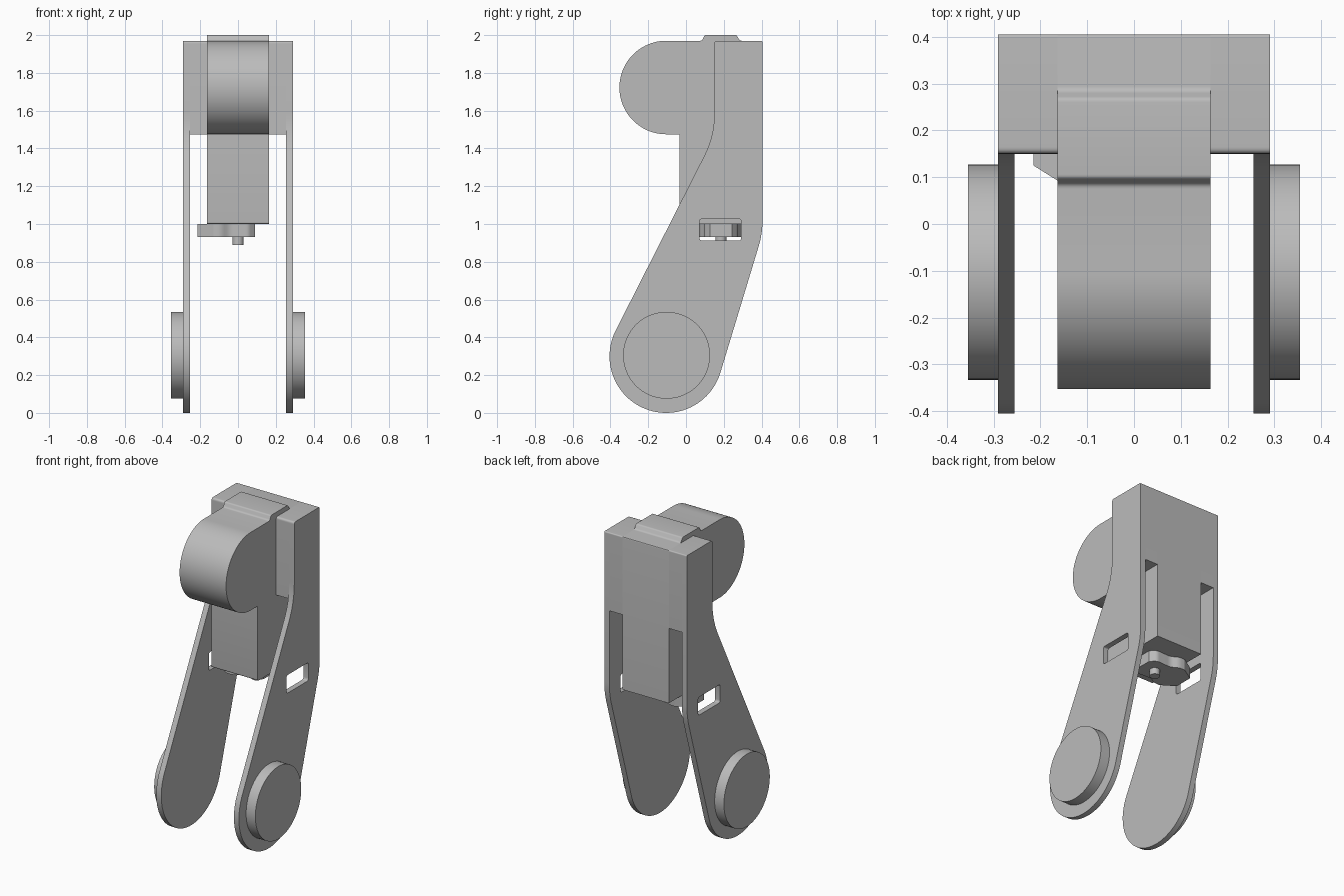
import bpy, bmesh, math
from mathutils import Matrix, Vector

cube = bpy.data.objects.get("Cube")
if cube:
    bpy.data.objects.remove(cube, do_unlink=True)

grey = bpy.data.materials.new("plain grey")
grey.use_nodes = True
colour = (0.5, 0.5, 0.5, 1)
grey.diffuse_color = colour
grey.node_tree.nodes["Principled BSDF"].inputs["Base Color"].default_value = colour

# Maps a profile drawn in (y, z) and extruded along its normal to world x
SIDEWAYS = Matrix(((0, 0, 1, 0), (1, 0, 0, 0), (0, 1, 0, 0), (0, 0, 0, 1)))
UPRIGHT = Matrix.Identity(4)


def arc(cx, cy, r, start, end, n=48):
    """Points on an arc, angles in degrees."""
    angles = [math.radians(start + (end - start) * i / n) for i in range(n + 1)]
    return [(cx + r * math.cos(a), cy + r * math.sin(a)) for a in angles]


def rounded(points, steps=8):
    """Replace corners given as (u, v, setback) with smooth curves."""
    out = []
    for i, p in enumerate(points):
        c = Vector(p[:2])
        if len(p) == 2:
            out.append(c)
            continue
        a = c + (Vector(points[i - 1][:2]) - c).normalized() * p[2]
        b = c + (Vector(points[(i + 1) % len(points)][:2]) - c).normalized() * p[2]
        for k in range(steps + 1):
            t = k / steps
            out.append(a * (1 - t) ** 2 + c * 2 * t * (1 - t) + b * t * t)
    return out


def extrude(name, loops, low, high, frame=SIDEWAYS, mirror=False):
    """Solid from closed outlines (later ones are holes) between two levels."""
    curve = bpy.data.curves.new(name, "CURVE")
    curve.dimensions = "2D"
    curve.fill_mode = "BOTH"
    curve.extrude = (high - low) / 2
    for loop in loops:
        spline = curve.splines.new("POLY")
        spline.points.add(len(loop) - 1)
        for sp, p in zip(spline.points, loop):
            sp.co = (p[0], p[1], 0, 1)
        spline.use_cyclic_u = True
    helper = bpy.data.objects.new(name + " outline", curve)
    bpy.context.collection.objects.link(helper)
    bpy.context.view_layer.update()
    graph = bpy.context.evaluated_depsgraph_get()
    mesh = bpy.data.meshes.new_from_object(helper.evaluated_get(graph))
    bpy.data.objects.remove(helper, do_unlink=True)
    mesh.transform(frame @ Matrix.Translation((0, 0, (low + high) / 2)))

    bm = bmesh.new()
    bm.from_mesh(mesh)
    bmesh.ops.remove_doubles(bm, verts=bm.verts, dist=1e-5)
    if mirror:
        copy = bmesh.ops.duplicate(bm, geom=bm.verts[:] + bm.edges[:] + bm.faces[:])
        for v in copy["geom"]:
            if isinstance(v, bmesh.types.BMVert):
                v.co.x = -v.co.x
    bmesh.ops.recalc_face_normals(bm, faces=bm.faces)
    bm.to_mesh(mesh)
    bm.free()

    mesh.materials.clear()
    mesh.materials.append(grey)
    obj = bpy.data.objects.new(name, mesh)
    bpy.context.collection.objects.link(obj)
    bpy.ops.object.select_all(action="DESELECT")
    obj.select_set(True)
    bpy.context.view_layer.objects.active = obj
    bpy.ops.object.shade_smooth_by_angle(angle=math.radians(25))
    return obj


TOP, BACK, FRONT = 1.97, 0.405, 0.15
MID = 1.475                 # underside of the bridge
BODY, INNER, OUTER = 0.163, 0.255, 0.29   # half widths

# Side plates with a rounded foot and a small slot
plate = rounded(
    [(FRONT, TOP, 0.015), (FRONT, 1.466, 0.118)]
    + arc(-0.105, 0.3, 0.3, 153, 343)
    + [(BACK, 0.949, 0.07), (BACK, TOP, 0.008)])
slot = rounded([(0.072, 0.912, 0.015), (0.292, 0.912, 0.015),
                (0.292, 1.027, 0.015), (0.072, 1.027, 0.015)], 4)
extrude("side_plates", [plate, slot], INNER, OUTER, mirror=True)

# Bridge joining the plates to the body
bridge = rounded([(FRONT, MID), (BACK, MID), (BACK, TOP, 0.008), (FRONT, TOP, 0.015)])
extrude("bridge", [bridge], BODY, INNER, mirror=True)

# Central body with round front drum and raised top tab
body = rounded(
    arc(-0.105, 1.7225, 0.2475, 270, 90)
    + [(0.085, TOP, 0.01), (0.098, 2.0, 0.008), (0.268, 2.0, 0.008), (0.285, TOP, 0.01),
       (BACK, TOP, 0.008), (BACK, 1.0), (-0.035, 1.0, 0.01), (-0.035, MID)], 4)
extrude("body", [body], -BODY, BODY)

# Pivot discs on the outside of the feet
extrude("pivot_discs", [arc(-0.103, 0.305, 0.23, 0, 355, 71)], OUTER, 0.355, mirror=True)

# Lever arm under the body, with its shaft
AXIS = 0.185
half = [(-0.215, -0.06), (-0.13, -0.113), (-0.09, -0.113, 0.02), (-0.045, -0.085, 0.02),
        (0.055, -0.09, 0.015), (0.09, -0.058)]
lever = [(p[0], AXIS + p[1], *p[2:]) for p in half]
lever += [(p[0], AXIS - p[1], *p[2:]) for p in reversed(half)]
extrude("lever_arm", [rounded(lever, 4)], 0.93, 1.0, UPRIGHT)
extrude("lever_shaft", [arc(0, AXIS, 0.03, 0, 345, 23)], 0.89, 0.93, UPRIGHT)
